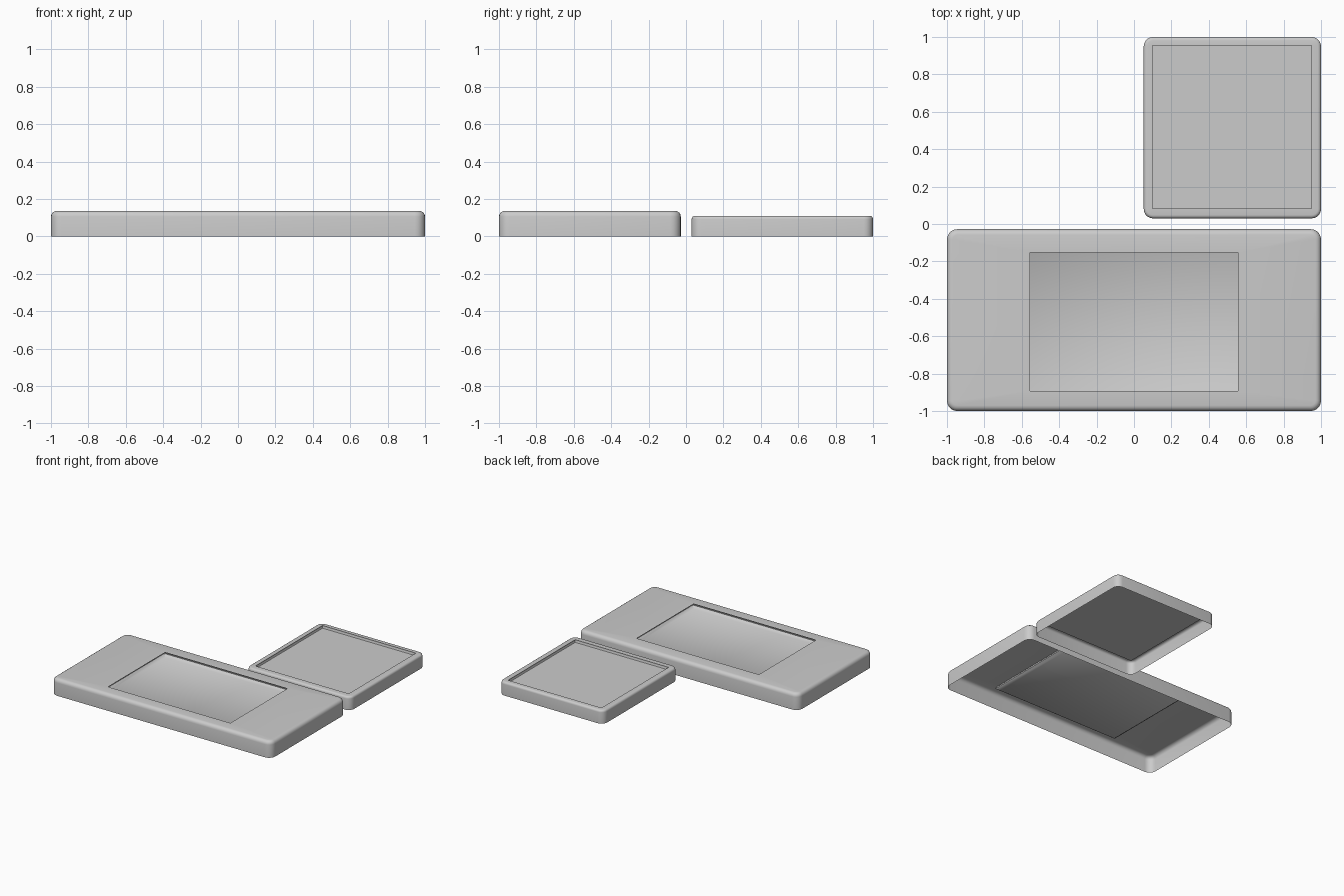
import bpy, bmesh, math

if "Cube" in bpy.data.objects:
    bpy.data.objects.remove(bpy.data.objects["Cube"])

SEG = 5


# One closed ring; every ring has the same point count so rings can be bridged
def ring(bm, x0, x1, y0, y1, r, z):
    corners = [(x1 - r, y1 - r), (x0 + r, y1 - r), (x0 + r, y0 + r), (x1 - r, y0 + r)]
    verts = []
    for k, (cx, cy) in enumerate(corners):
        for i in range(SEG + 1):
            a = math.pi / 2 * (k + i / SEG)
            verts.append(bm.verts.new((cx + r * math.cos(a), cy + r * math.sin(a), z)))
    return verts


# Open-bottomed shell with rounded outside and a shallow rectangular recess
def tray(name, outer, floor, height, floor_z, corner, edge, lip):
    bm = bmesh.new()
    quarter = [math.pi / 2 * i / 4 for i in range(5)]

    def inset(rect, d, r, z):
        x0, x1, y0, y1 = rect
        return ring(bm, x0 + d, x1 - d, y0 + d, y1 - d, r, z)

    # outer wall and rounded top edge
    rings = [inset(outer, 0, corner, 0)]
    for a in quarter:
        d = edge * (1 - math.cos(a))
        rings.append(inset(outer, d, corner - d, height - edge + edge * math.sin(a)))
    # rounded lip going down into the recess
    for a in reversed(quarter):
        d = lip * (1 - math.cos(a))
        rings.append(inset(floor, d - lip, 0, height - lip + lip * math.sin(a)))
    rings.append(inset(floor, 0, 0, floor_z))

    for low, high in zip(rings, rings[1:]):
        n = len(low)
        for i in range(n):
            j = (i + 1) % n
            bm.faces.new((low[i], low[j], high[j], high[i]))
    bm.faces.new(rings[-1])
    bmesh.ops.remove_doubles(bm, verts=bm.verts, dist=1e-5)
    bm.normal_update()

    mesh = bpy.data.meshes.new(name)
    bm.to_mesh(mesh)
    bm.free()
    obj = bpy.data.objects.new(name, mesh)
    bpy.context.collection.objects.link(obj)
    bpy.ops.object.select_all(action='DESELECT')
    obj.select_set(True)
    bpy.context.view_layer.objects.active = obj
    bpy.ops.object.shade_smooth_by_angle(angle=math.radians(40))
    return obj


# Wide front cover
tray("wide_cover", (-1, 1, -1, -0.028), (-0.556, 0.555, -0.892, -0.152),
     0.136, 0.095, 0.055, 0.03, 0.024)

# Small rear cover
tray("small_cover", (0.052, 1, 0.03, 1), (0.1, 0.948, 0.084, 0.955),
     0.11, 0.088, 0.05, 0.018, 0.006)
